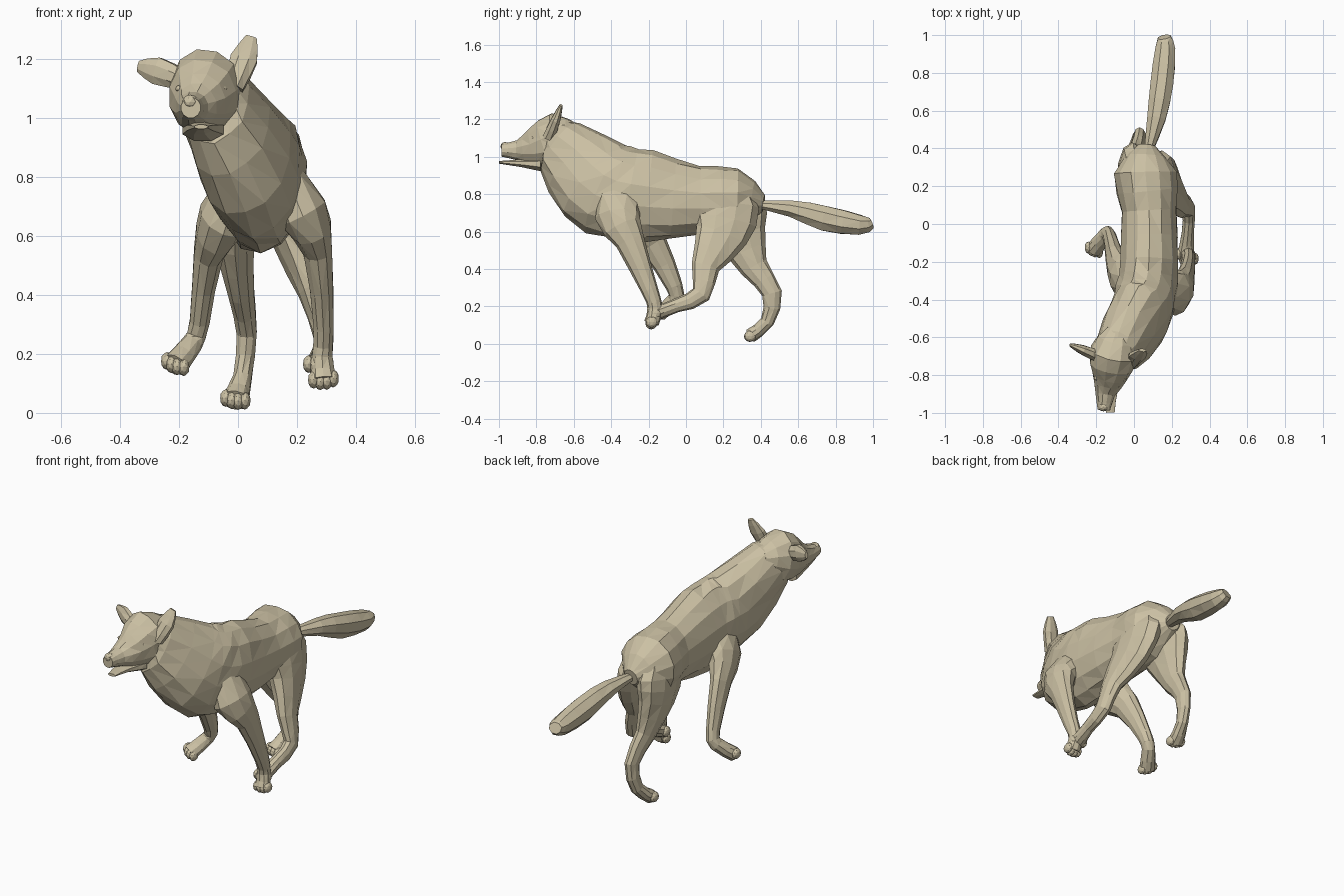
import bpy, bmesh, random
from mathutils import Vector
from math import cos, sin, tau

if "Cube" in bpy.data.objects:
    bpy.data.objects.remove(bpy.data.objects["Cube"])

random.seed(4)
fur = bpy.data.materials.new("fur")
fur.diffuse_color = (.60, .53, .37, 1)
fur.use_nodes = True
fur.node_tree.nodes["Principled BSDF"].inputs["Base Color"].default_value = fur.diffuse_color


def finish(name, bm):
    bmesh.ops.recalc_face_normals(bm, faces=bm.faces)
    me = bpy.data.meshes.new(name)
    bm.to_mesh(me)
    bm.free()
    me.materials.append(fur)
    ob = bpy.data.objects.new(name, me)
    bpy.context.collection.objects.link(ob)
    return ob


def smooth(rows):
    """Insert a curved in-between row after every row (Catmull-Rom midpoint)."""
    rows = [Vector(r) for r in rows]
    out = []
    for i in range(len(rows) - 1):
        a, b = rows[i], rows[i + 1]
        before, after = rows[max(i - 1, 0)], rows[min(i + 2, len(rows) - 1)]
        out += [a, (a + b) * 0.5625 - (before + after) * 0.0625]
    return out + [rows[-1]]


def loft(name, path, radii, sides=10, ref=(1, 0, 0), rough=0.035):
    """Elliptical rings along a path; radii are (half width along ref, half depth)."""
    pts, sizes = smooth(path), smooth(radii)
    bm = bmesh.new()
    loops = []
    for i, (p, (w, h)) in enumerate(zip(pts, sizes)):
        t = (pts[min(i + 1, len(pts) - 1)] - pts[max(i - 1, 0)]).normalized()
        side = Vector(ref)
        side = (side - t * side.dot(t)).normalized()
        up = t.cross(side)
        loop = []
        for k in range(sides):
            a = tau * (k + 0.5) / sides
            s = 1.015 + random.uniform(-rough, rough)
            loop.append(bm.verts.new(p + side * w * s * cos(a) + up * h * s * sin(a)))
        loops.append(loop)
    for a, b in zip(loops, loops[1:]):
        for k in range(sides):
            n = (k + 1) % sides
            bm.faces.new((a[k], a[n], b[n], b[k]))
    bm.faces.new(loops[0])
    bm.faces.new(loops[-1])
    # Irregular triangles give the hand-cut facets
    bmesh.ops.triangulate(bm, faces=bm.faces)
    return finish(name, bm)


def blob(name, centre, size):
    bm = bmesh.new()
    bmesh.ops.create_icosphere(bm, subdivisions=2, radius=1)
    for v in bm.verts:
        v.co = Vector(c + s * q for c, s, q in zip(centre, size, v.co))
    return finish(name, bm)


def leg(name, path, radii):
    """A limb ending in a rounded paw with four fanned toes."""
    loft(name, path, radii)
    tip = Vector(path[-1])
    ahead = (tip - Vector(path[-2])).normalized()
    across = Vector((1, 0, 0)) - ahead * ahead.x
    across.normalize()
    for i in range(4):
        s = i - 1.5
        c = tip + across * s * .022 + ahead * (.006 - .007 * abs(s))
        blob(f"{name}_toe_{i + 1}", c, (.02, .032, .03))


# Torso and neck, curving toward -x and ending inside the skull
loft("body",
     [(.07, .415, .75), (.06, .27, .77), (.08, .07, .765), (.08, -.2, .785),
      (.065, -.36, .81), (.025, -.49, .87), (-.08, -.67, 1.05), (-.11, -.76, 1.07)],
     [(.045, .045), (.168, .17), (.145, .185), (.155, .243),
      (.16, .25), (.16, .245), (.125, .165), (.07, .09)], 14)

# Head: skull and muzzle, with a separate open jaw
loft("head",
     [(-.075, -.56, 1.12), (-.105, -.68, 1.09), (-.13, -.81, 1.045),
      (-.152, -.9, 1.035), (-.16, -.985, 1.035)],
     [(.07, .05), (.13, .146), (.092, .108), (.053, .056), (.034, .034)], 12)
loft("lower_jaw",
     [(-.12, -.77, .96), (-.13, -.88, .966), (-.125, -.998, .97)],
     [(.075, .04), (.046, .022), (.024, .008)], 8)
blob("nose", (-.162, -.968, 1.055), (.028, .024, .024))
for label, x in (("right", -.055), ("left", -.195)):
    blob("eye_" + label, (x, -.815, 1.1), (.018, .014, .012))

# Ears: flattened cups, one upright and one splayed sideways
ear = [(.034, .034), (.048, .026), (.02, .009)]
loft("ear_right", [(-.015, -.735, 1.1), (.02, -.695, 1.2), (.045, -.668, 1.275)], ear, 8)
loft("ear_left", [(-.19, -.7, 1.13), (-.275, -.665, 1.16), (-.338, -.64, 1.175)],
     ear, 8, (0, 0, 1))

# Tail: thin root, bushy middle, blunt tip
loft("tail",
     [(.075, .38, .745), (.118, .56, .722), (.147, .74, .672), (.165, .93, .635), (.16, .99, .645)],
     [(.022, .02), (.052, .046), (.064, .071), (.056, .056), (.036, .032)], 8)

# Front legs: shoulder, elbow, wrist, paw
front = [(.06, .1), (.085, .122), (.05, .08), (.035, .046), (.036, .04), (.046, .04)]
leg("front_leg_right",
    [(.13, -.34, .84), (.22, -.365, .68), (.27, -.3, .55),
     (.29, -.195, .29), (.285, -.165, .19), (.29, -.185, .11)], front)
leg("front_leg_left",
    [(.01, -.31, .79), (-.05, -.28, .66), (-.1, -.18, .54),
     (-.13, -.065, .31), (-.155, -.06, .235), (-.215, -.14, .163)], front)

# Hind legs: hip, thigh, knee, hock, ankle, paw
hind = [(.07, .09), (.08, .175), (.068, .14), (.045, .074), (.035, .053), (.033, .037), (.046, .038)]
leg("hind_leg_right",
    [(.1, .2, .87), (.148, .215, .73), (.19, .185, .58), (.25, .105, .41),
     (.29, .08, .265), (.285, -.05, .205), (.272, -.165, .163)], hind)
leg("hind_leg_left",
    [(.01, .24, .84), (-.005, .255, .72), (-.01, .29, .58), (.01, .365, .41),
     (.03, .46, .27), (.015, .435, .12), (-.01, .345, .043)], hind)
